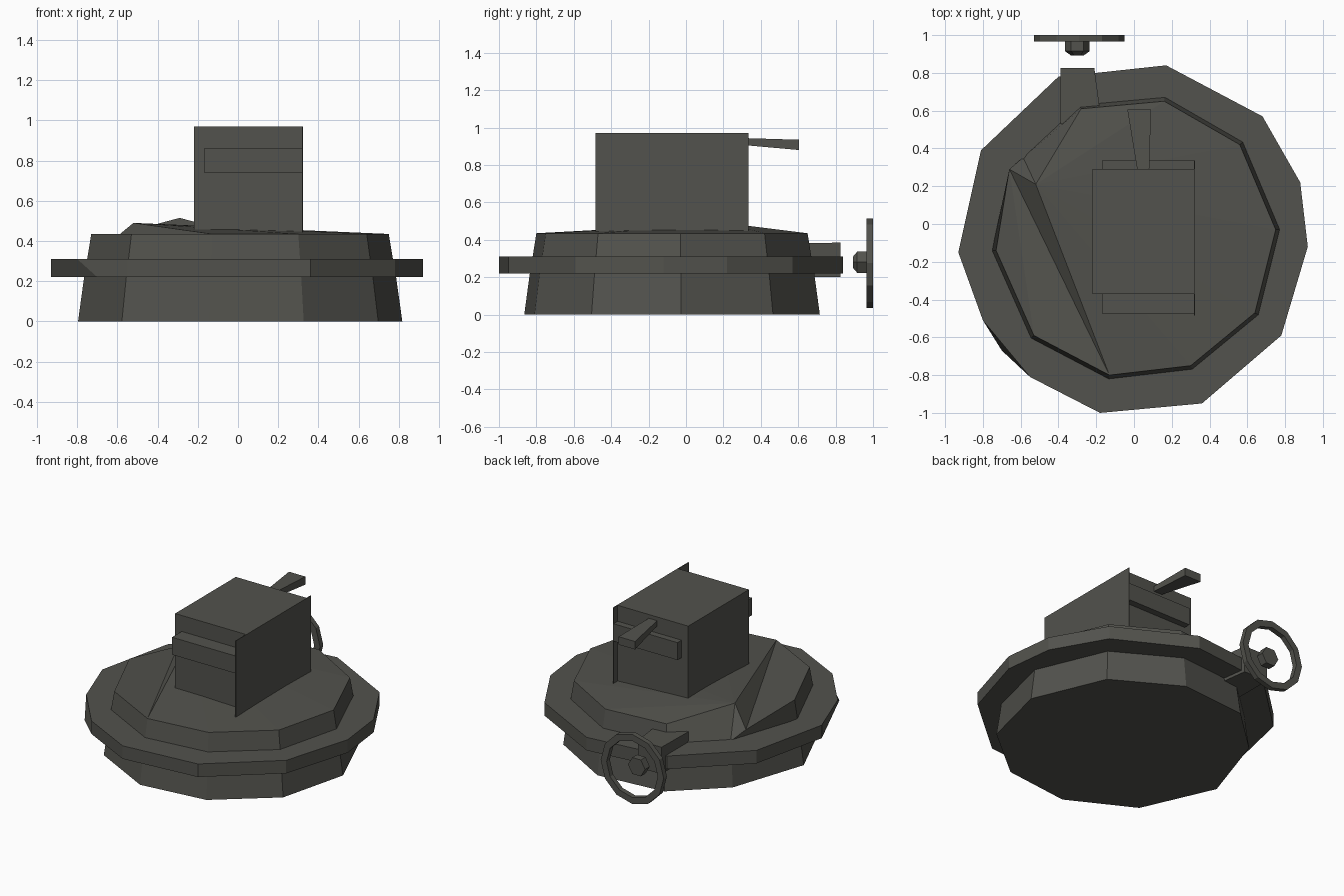
import bpy, bmesh
from math import sin, cos, tau
from mathutils import Vector

if "Cube" in bpy.data.objects:
    bpy.data.objects.remove(bpy.data.objects["Cube"])

COLOUR = (0.085, 0.085, 0.074, 1)
iron = bpy.data.materials.new("dark_iron")
iron.use_nodes = True
iron.diffuse_color = COLOUR
bsdf = iron.node_tree.nodes["Principled BSDF"]
bsdf.inputs["Base Color"].default_value = COLOUR
bsdf.inputs["Roughness"].default_value = 0.8


def finish(name, bm):
    bmesh.ops.recalc_face_normals(bm, faces=bm.faces)
    mesh = bpy.data.meshes.new(name)
    bm.to_mesh(mesh)
    bm.free()
    mesh.materials.append(iron)
    obj = bpy.data.objects.new(name, mesh)
    bpy.context.collection.objects.link(obj)
    return obj


def loft(name, rings, closed=False):
    """Skin matching rings of points, capped at the ends or closed in a loop."""
    bm = bmesh.new()
    loops = [[bm.verts.new(p) for p in ring] for ring in rings]
    pairs = list(zip(loops, loops[1:]))
    if closed:
        pairs.append((loops[-1], loops[0]))
    else:
        bm.faces.new(loops[0])
        bm.faces.new(loops[-1])
    n = len(loops[0])
    for a, b in pairs:
        for i in range(n):
            j = (i + 1) % n
            bm.faces.new((a[i], a[j], b[j], b[i]))
    return finish(name, bm)


def rect(x0, x1, z0, z1, y):
    return [(x0, y, z0), (x1, y, z0), (x1, y, z1), (x0, y, z1)]


def block(name, x, y, z):
    return loft(name, [rect(*x, *z, y[0]), rect(*x, *z, y[1])])


def circle(radius, y, sides, cx=-0.29, cz=0.275):
    return [(cx + radius * cos(tau * i / sides), y, cz + radius * sin(tau * i / sides))
            for i in range(sides)]


# Uneven ten-sided body outline
RIM = [(0.16, 0.65), (0.56, 0.42), (0.75, -0.03), (0.64, -0.47), (0.30, -0.75),
       (-0.13, -0.80), (-0.53, -0.59), (-0.73, -0.14), (-0.57, 0.34), (-0.28, 0.61)]


def body_ring(scale, z):
    return [(x * scale, (y + 0.08) * scale - 0.08, z) for x, y in RIM]


# Tapered skirt under the flange
loft("base_skirt", [body_ring(1.09, 0), body_ring(1.045, 0.24)])

# Flange with one bent lower corner
upper = [(0.17, 0.84), (0.68, 0.57), (0.88, 0.22), (0.92, -0.12), (0.78, -0.59),
         (0.36, -0.95), (-0.18, -1.0), (-0.55, -0.81), (-0.80, -0.51),
         (-0.93, -0.15), (-0.81, 0.39), (-0.40, 0.78), (-0.20, 0.80)]
lower = list(upper)
lower[8] = (-0.70, -0.67)
loft("flange", [[(x, y, 0.22) for x, y in lower], [(x, y, 0.31) for x, y in upper]])

# Lid with one corner folded up into a crease
bm = bmesh.new()
bottom = [bm.verts.new(p) for p in body_ring(1.03, 0.30)]
top = [bm.verts.new(p) for p in body_ring(1, 0.435)]
peak = top[8]
peak.co = Vector((-0.52, 0.21, 0.49))
fold = bm.verts.new((-0.66, 0.29, 0.375))
for i in range(10):
    j = (i + 1) % 10
    bm.faces.new((bottom[i], bottom[j], fold if j == 8 else top[j], top[i]))
bm.faces.new((bottom[8], peak, fold))
bm.faces.new((top[5], fold, peak))
for a, b in ((5, 6), (6, 7)):
    bm.faces.new((fold, top[a], top[b]))
for a, b in ((9, 0), (0, 1), (1, 2), (2, 3), (3, 4), (4, 5)):
    bm.faces.new((peak, top[a], top[b]))
bm.faces.new(bottom)
finish("lid", bm)

# Housing with side plate and cross bar
block("housing", (-0.22, 0.318), (-0.37, 0.29), (0.42, 0.97))
block("side_plate", (0.318, 0.323), (-0.485, 0.335), (0.445, 0.97))
block("cross_bar", (-0.17, 0.32), (-0.475, 0.335), (0.74, 0.86))

# Lever that widens toward its tip
loft("lever", [rect(0.02, 0.08, 0.91, 0.945, 0.27), rect(-0.035, 0.09, 0.88, 0.935, 0.605)])

# Outlet pipe behind the body
loft("outlet", [rect(-0.39, -0.17, 0.20, 0.38, 0.53), rect(-0.39, -0.21, 0.20, 0.385, 0.825)])

# Handwheel and its hub nut
loft("handwheel", [circle(0.24, 0.965, 12), circle(0.24, 1.0, 12),
                   circle(0.195, 1.0, 12), circle(0.195, 0.965, 12)], closed=True)
loft("hub_nut", [circle(0.035, 0.893, 6, -0.30, 0.28), circle(0.065, 0.915, 6, -0.30, 0.28),
                 circle(0.065, 0.967, 6, -0.30, 0.28)])
